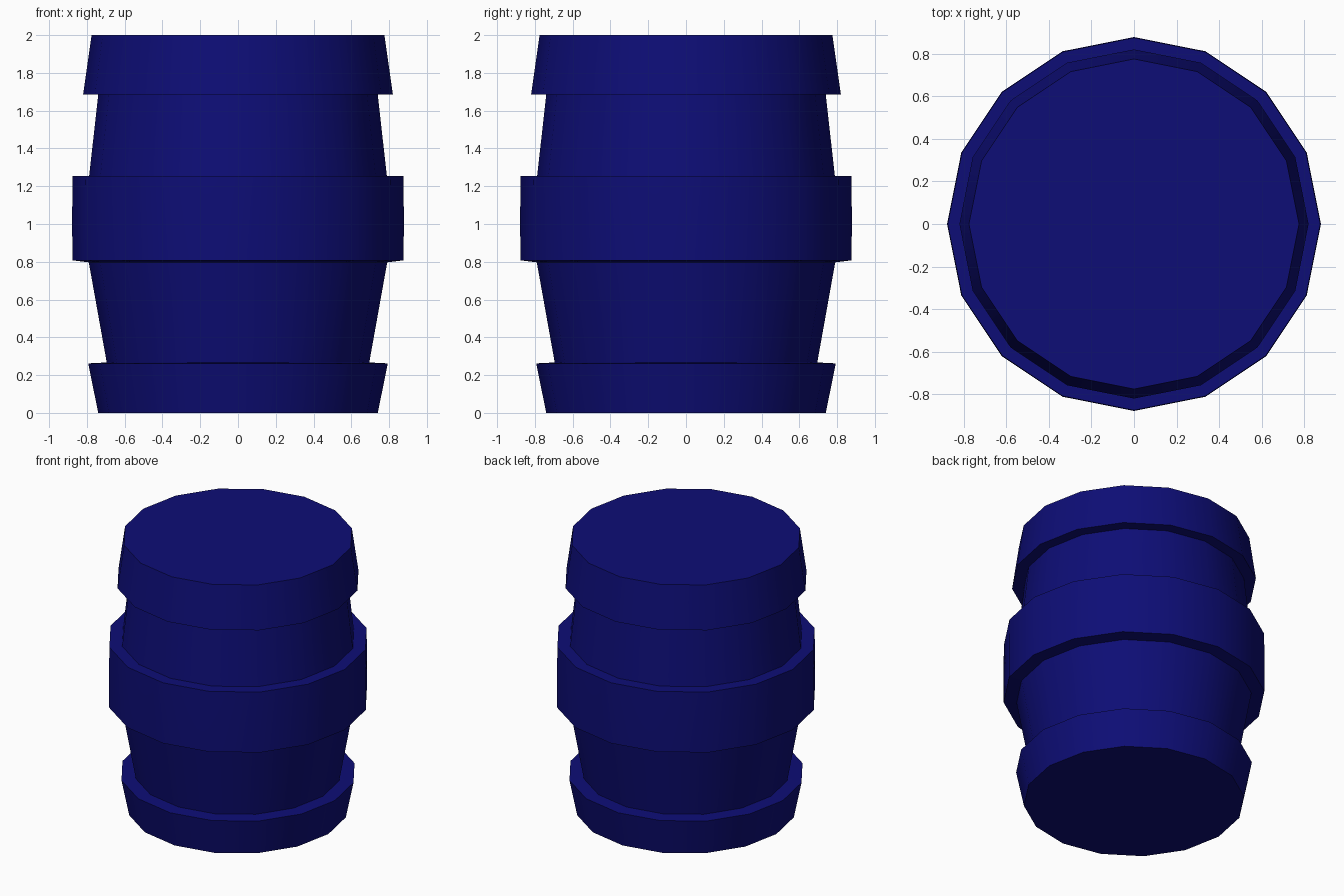
import bpy, bmesh, math

if "Cube" in bpy.data.objects:
    bpy.data.objects.remove(bpy.data.objects["Cube"])

SIDES = 16

# Barrel outline (radius, height) from bottom to top, hoops included
PROFILE = [
    (0.74, 0.0), (0.793, 0.262),                    # bottom hoop
    (0.695, 0.267), (0.79, 0.797),                  # lower staves
    (0.877, 0.808), (0.878, 1.06), (0.875, 1.254),  # middle hoop
    (0.788, 1.254), (0.74, 1.685),                  # upper staves
    (0.82, 1.685), (0.775, 2.0),                    # top hoop
]


def lathe(name, profile, sides, material):
    """Turn an outline around z and cap both ends."""
    bm = bmesh.new()
    rings = []
    for r, z in profile:
        angles = [2 * math.pi * i / sides for i in range(sides)]
        rings.append([bm.verts.new((r * math.cos(a), r * math.sin(a), z)) for a in angles])
    for low, high in zip(rings, rings[1:]):
        for i in range(sides):
            j = (i + 1) % sides
            bm.faces.new((low[i], low[j], high[j], high[i]))
    bm.faces.new(rings[0][::-1])
    bm.faces.new(rings[-1])
    mesh = bpy.data.meshes.new(name)
    bm.to_mesh(mesh)
    bm.free()
    mesh.materials.append(material)
    obj = bpy.data.objects.new(name, mesh)
    bpy.context.collection.objects.link(obj)
    return obj


# Dark blue paint
paint = bpy.data.materials.new("dark_blue")
paint.diffuse_color = (0.004, 0.004, 0.18, 1.0)
paint.use_nodes = True
paint.node_tree.nodes["Principled BSDF"].inputs["Base Color"].default_value = paint.diffuse_color

# Barrel, smooth around its sides with sharp hoop edges
barrel = lathe("barrel", PROFILE, SIDES, paint)
bpy.context.view_layer.objects.active = barrel
barrel.select_set(True)
bpy.ops.object.shade_smooth_by_angle(angle=math.radians(30))
